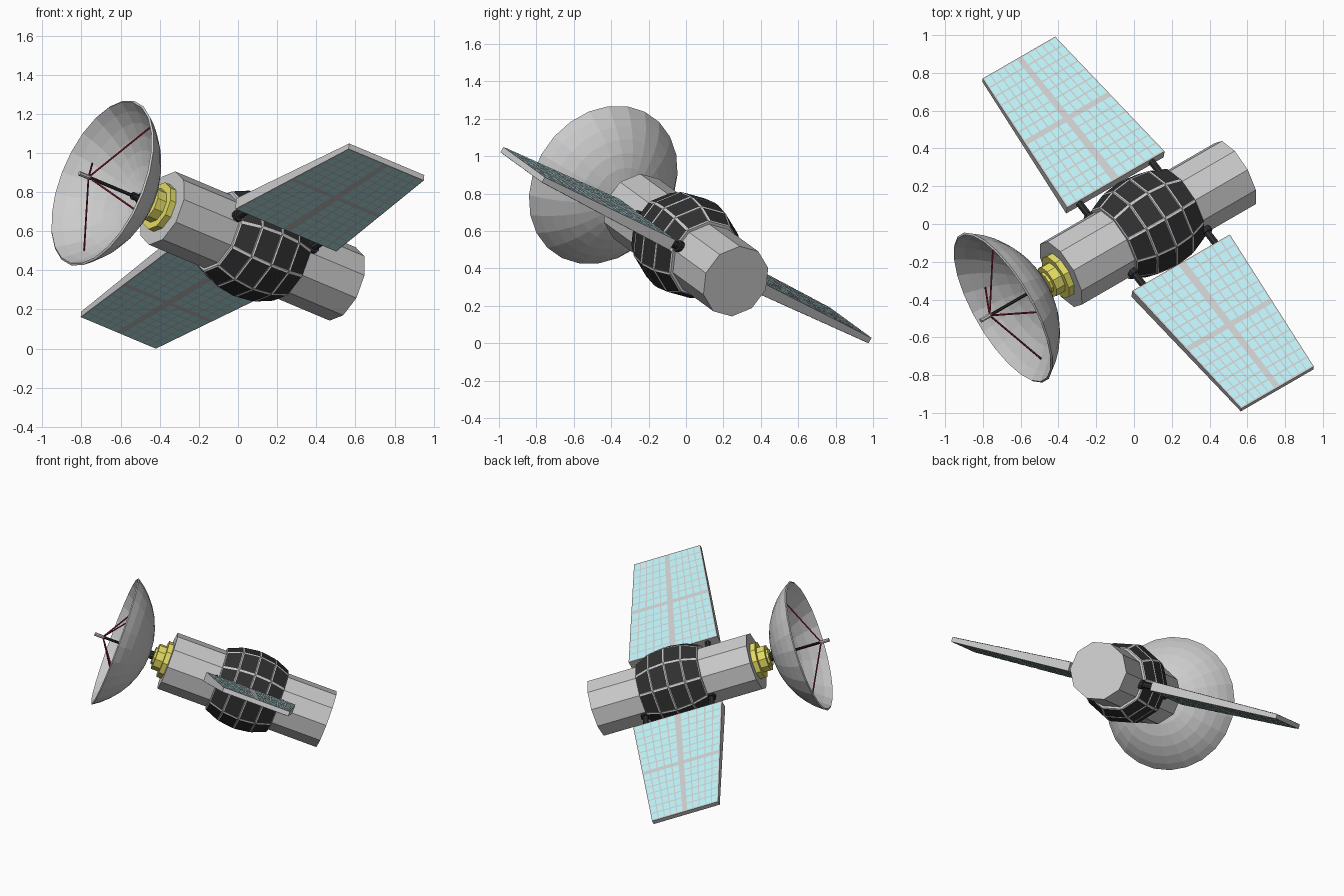
import bpy, bmesh
from math import cos, sin, pi, radians, sqrt
from mathutils import Vector, Matrix

if "Cube" in bpy.data.objects:
    bpy.data.objects.remove(bpy.data.objects["Cube"])

# Local craft frame: X runs along the hull, Y along the wings, Z out of the wings
ax = Vector((0.814, 0.47, -0.342)).normalized()
ay = Vector((-0.57, 0.738, -0.364))
ay = (ay - ay.dot(ax) * ax).normalized()
az = ax.cross(ay)
FRAME = Matrix((ax, ay, az)).transposed().to_4x4()
FRAME.translation = (0.075, 0.01, 0.535)


def material(name, rgb):
    m = bpy.data.materials.new(name)
    m.diffuse_color = (*rgb, 1)
    m.use_nodes = True
    m.node_tree.nodes["Principled BSDF"].inputs["Base Color"].default_value = m.diffuse_color
    return m


CYAN = material("solar_cyan", (0.5, 0.88, 0.93))
BLACK = material("tile_black", (0.03, 0.03, 0.03))
YELLOW = material("collar_yellow", (0.8, 0.74, 0.13))
RED = material("strut_red", (0.3, 0.02, 0.04))


def finish(name, bm, mats=()):
    me = bpy.data.meshes.new(name)
    bm.to_mesh(me)
    bm.free()
    for m in mats:
        me.materials.append(m)
    ob = bpy.data.objects.new(name, me)
    bpy.context.collection.objects.link(ob)
    ob.matrix_world = FRAME
    return ob


def lathe(profile, n, offset=0.0, caps=True):
    """Revolve (x, radius) points around the hull axis."""
    bm = bmesh.new()
    rings = []
    for x, r in profile:
        rings.append([bm.verts.new((x, r * cos(offset + 2 * pi * i / n),
                                    r * sin(offset + 2 * pi * i / n))) for i in range(n)])
    sides = []
    for a, b in zip(rings, rings[1:]):
        for i in range(n):
            j = (i + 1) % n
            sides.append(bm.faces.new((a[i], a[j], b[j], b[i])))
    if caps:
        bm.faces.new(rings[0])
        bm.faces.new(rings[-1])
    bmesh.ops.recalc_face_normals(bm, faces=bm.faces)
    return bm, sides


def rod(name, p, q, r, mat=None, n=8):
    p, q = Vector(p), Vector(q)
    bm = bmesh.new()
    turn = (q - p).to_track_quat('Z', 'Y').to_matrix().to_4x4()
    bmesh.ops.create_cone(bm, cap_ends=True, segments=n, radius1=r, radius2=r,
                          depth=(q - p).length, matrix=Matrix.Translation((p + q) / 2) @ turn)
    return finish(name, bm, [mat] if mat else [])


# Hull
TURN = radians(9)
bm, _ = lathe([(-0.567, 0.2), (0.567, 0.2)], 10, TURN)
finish("hull", bm)

# Tiled barrel around the middle of the hull
bm, sides = lathe([(-0.22, 0.215), (-0.115, 0.258), (0, 0.273), (0.115, 0.258), (0.22, 0.215)],
                  10, TURN)
bmesh.ops.inset_individual(bm, faces=sides, thickness=0.009, depth=0.004)
for f in sides:
    f.material_index = 1
finish("tiled_barrel", bm, [None, BLACK])

# Stepped yellow collar and the dark neck behind the dish
bm, _ = lathe([(-0.56, 0.128), (-0.602, 0.128), (-0.602, 0.09), (-0.655, 0.09),
               (-0.655, 0.06), (-0.67, 0.06)], 10, TURN)
finish("dish_collar", bm, [YELLOW])
rod("dish_neck", (-0.66, 0, 0), (-0.715, 0, 0), 0.028, BLACK, 10)

# Dish: shallow spherical bowl
RIM, DEPTH, APEX = 0.446, 0.245, -0.70
ball = (RIM ** 2 + DEPTH ** 2) / (2 * DEPTH)
profile = []
for i in range(8):
    r = 0.02 + (RIM - 0.02) * sin(i / 7 * pi / 2.6) / sin(pi / 2.6)
    profile.append((APEX - ball + sqrt(ball ** 2 - r ** 2), r))
bm, _ = lathe(profile, 24, 0, caps=False)
bm.faces.new([v for v in bm.verts][:24])
bmesh.ops.recalc_face_normals(bm, faces=bm.faces)
dish = finish("dish", bm)
shell = dish.modifiers.new("shell", 'SOLIDIFY')
shell.thickness = 0.012
shell.offset = 0

# Feed mast, feed tip and four slanted struts
rod("feed_mast_base", (-0.70, 0, 0), (-0.755, 0, 0), 0.02, BLACK)
rod("feed_mast", (-0.70, 0, 0), (-1.03, 0, 0), 0.009, BLACK)
rod("feed_tip", (-1.02, 0, 0), (-1.088, 0, 0), 0.012)
for k in range(4):
    t = pi / 4 + k * pi / 2
    rod(f"feed_strut_{k + 1}", (-1.03, 0, 0), (-0.848, 0.368 * cos(t), 0.368 * sin(t)),
        0.005, RED, 6)

# Solar wings: tapered in chord and thickness
ROOT, TIP = (0.30, 0.317, 0.032), (1.19, 0.236, 0.016)   # span, half chord, half thickness


def wing_point(side, u, v, up, lift=0.0):
    """u: -1..1 across the chord, v: 0..1 along the span."""
    y, c, t = (a + (b - a) * v for a, b in zip(ROOT, TIP))
    return Vector((u * c, side * y, up * (t + lift)))


def spans(n, thin, thick):
    """n cells in each half of -1..1, with thin gaps and a thick middle bar."""
    w = (1 - thick - n * thin) / n
    half = [(thick + i * (w + thin), thick + i * (w + thin) + w) for i in range(n)]
    return [(-b, -a) for a, b in half] + half


for side, label in ((1, "left"), (-1, "right")):
    bm = bmesh.new()
    bmesh.ops.create_cube(bm, size=2)
    for v in bm.verts:
        v.co = wing_point(side, v.co.x, (v.co.y + 1) / 2, v.co.z)
    bmesh.ops.recalc_face_normals(bm, faces=bm.faces)
    finish(f"{label}_wing", bm)

    # Solar cells on both faces
    bm = bmesh.new()
    for up in (1, -1):
        for u0, u1 in spans(5, 0.028, 0.07):
            for v0, v1 in spans(7, 0.02, 0.035):
                quad = [(u0, v0), (u1, v0), (u1, v1), (u0, v1)]
                f = bm.faces.new([bm.verts.new(wing_point(side, u, (v + 1) / 2, up, 0.002))
                                  for u, v in quad])
                f.normal_update()
                if f.normal.z * up < 0:
                    f.normal_flip()
    finish(f"{label}_solar_cells", bm, [CYAN])

    # Two mounting arms with round collars
    for x, end in ((-0.235, "front"), (0.235, "rear")):
        rod(f"{label}_{end}_arm", (x, side * 0.14, 0), (x, side * 0.32, 0), 0.02, BLACK)
        rod(f"{label}_{end}_arm_collar", (x, side * 0.17, 0), (x, side * 0.215, 0), 0.032, BLACK, 10)

# Settle the craft on z = 0, centred in x and y
pts = [FRAME @ v.co for o in bpy.context.collection.objects for v in o.data.vertices]
lo = [min(p[i] for p in pts) for i in range(3)]
hi = [max(p[i] for p in pts) for i in range(3)]
shift = Vector((-(lo[0] + hi[0]) / 2, -(lo[1] + hi[1]) / 2, -lo[2]))
for o in bpy.context.collection.objects:
    o.matrix_world = Matrix.Translation(shift) @ FRAME
